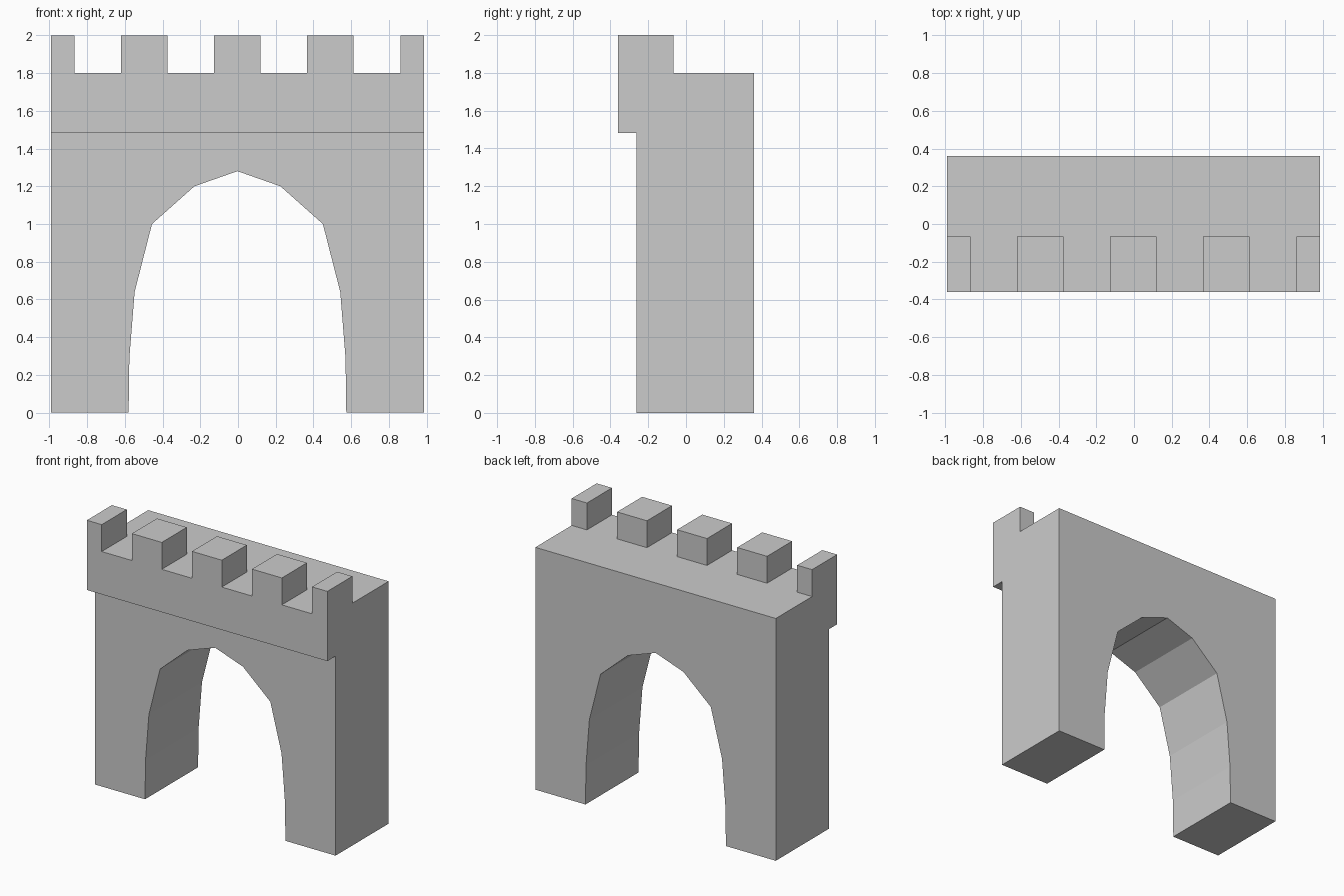
import bpy, bmesh
from mathutils import Vector

if "Cube" in bpy.data.objects:
    bpy.data.objects.remove(bpy.data.objects["Cube"])

X0, X1 = -0.99, 0.986


def prism(name, pts, offset):
    """Closed solid from a planar outline swept along an offset."""
    bm = bmesh.new()
    face = bm.faces.new([bm.verts.new(p) for p in pts])
    ext = bmesh.ops.extrude_face_region(bm, geom=[face], use_keep_orig=True)
    moved = [g for g in ext["geom"] if isinstance(g, bmesh.types.BMVert)]
    bmesh.ops.translate(bm, verts=moved, vec=Vector(offset))
    bmesh.ops.recalc_face_normals(bm, faces=bm.faces)
    mesh = bpy.data.meshes.new(name)
    bm.to_mesh(mesh)
    bm.free()
    ob = bpy.data.objects.new(name, mesh)
    bpy.context.collection.objects.link(ob)
    return ob


def cut(target, cutter):
    """Subtract a cutter, then discard it."""
    cutter.hide_render = True
    mod = target.modifiers.new("cut", 'BOOLEAN')
    mod.operation, mod.solver, mod.object = 'DIFFERENCE', 'EXACT', cutter
    bpy.context.view_layer.objects.active = target
    bpy.ops.object.modifier_apply(modifier=mod.name)
    bpy.data.objects.remove(cutter)


# wall with overhanging parapet: side outline swept along x
side = [(-0.263, 0), (0.36, 0), (0.36, 1.8), (-0.066, 1.8),
        (-0.066, 2), (-0.36, 2), (-0.36, 1.482), (-0.263, 1.482)]
wall = prism("gate_wall", [(X0, y, z) for y, z in side], (X1 - X0, 0, 0))

# faceted archway
C = -0.003
half = [(0.577, -0.2), (0.577, 0), (0.573, 0.29), (0.545, 0.64), (0.453, 1.0), (0.228, 1.2)]
arch = ([(C - x, z) for x, z in half] + [(C, 1.28)]
        + [(C + x, z) for x, z in reversed(half)])
cut(wall, prism("arch_cutter", [(x, -1, z) for x, z in arch], (0, 2, 0)))

# gaps between the merlons
for i in range(4):
    a = -0.868 + i * 0.4935
    b = a + 0.248
    gap = [(a, -1, 1.8), (b, -1, 1.8), (b, -1, 2.2), (a, -1, 2.2)]
    cut(wall, prism("gap_cutter", gap, (0, 0.934, 0)))
